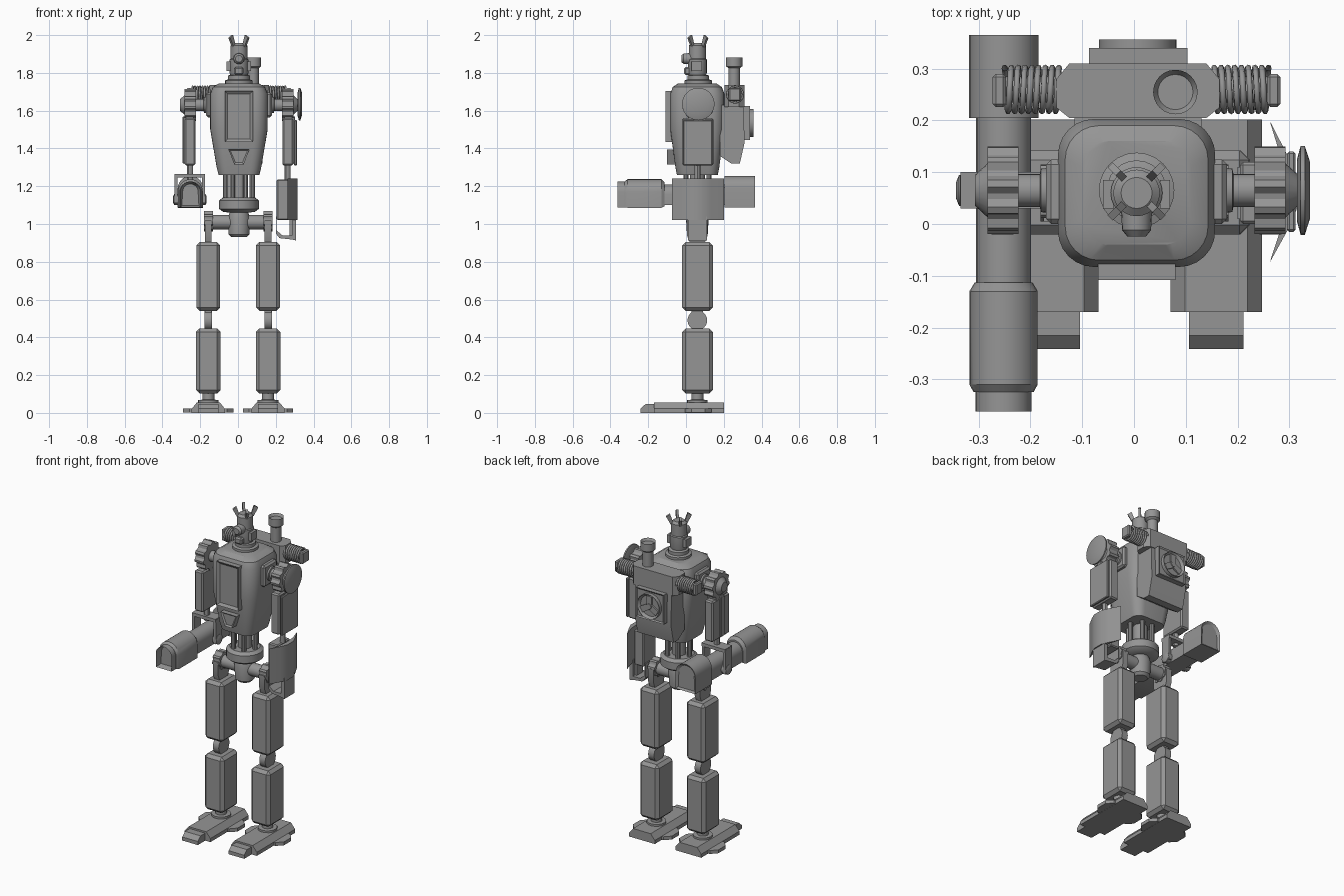
import bpy, bmesh, math
from mathutils import Vector, Matrix

if "Cube" in bpy.data.objects:
    bpy.data.objects.remove(bpy.data.objects["Cube"])

CX, CY = 0.005, 0.06          # body axis
grey = bpy.data.materials.new("metal_grey")
grey.diffuse_color = (0.3, 0.3, 0.3, 1)
grey.use_nodes = True
grey.node_tree.nodes["Principled BSDF"].inputs["Base Color"].default_value = grey.diffuse_color


def finish(name, bm, loc=(0, 0, 0)):
    bmesh.ops.recalc_face_normals(bm, faces=bm.faces)
    me = bpy.data.meshes.new(name)
    bm.to_mesh(me)
    bm.free()
    me.materials.append(grey)
    ob = bpy.data.objects.new(name, me)
    ob.location = loc
    bpy.context.collection.objects.link(ob)
    return ob


def place(axis, p, d):
    """Profile point p at depth d along an axis."""
    u, v = p
    return {'x': (d, u, v), 'y': (u, d, v), 'z': (u, v, d)}[axis]


def loft(name, axis, rings, inset=None, loc=(0, 0, 0)):
    """Join (depth, profile) rings; inset=(thickness, depth, cap index)."""
    bm = bmesh.new()
    vs = [[bm.verts.new(place(axis, p, d)) for p in prof] for d, prof in rings]
    n = len(vs[0])
    for a, b in zip(vs, vs[1:]):
        for i in range(n):
            bm.faces.new((a[i], a[(i + 1) % n], b[(i + 1) % n], b[i]))
    caps = [bm.faces.new(vs[0]), bm.faces.new(vs[-1])]
    bmesh.ops.recalc_face_normals(bm, faces=bm.faces)
    if inset:
        bmesh.ops.inset_region(bm, faces=[caps[inset[2]]], thickness=inset[0], depth=inset[1])
    return finish(name, bm, loc)


def prism(name, axis, prof, a, b, inset=None, loc=(0, 0, 0)):
    return loft(name, axis, [(a, prof), (b, prof)], inset, loc)


def box(name, x, y, z, bevel=0):
    bm = bmesh.new()
    bmesh.ops.create_cube(bm, size=1)
    for v in bm.verts:
        v.co = [r[0] if c < 0 else r[1] for c, r in zip(v.co, (x, y, z))]
    if bevel:
        bmesh.ops.bevel(bm, geom=bm.edges[:], offset=bevel, segments=1, affect='EDGES')
    return finish(name, bm)


def circle(u, v, r, n=24):
    return [(u + r * math.cos(2 * math.pi * i / n), v + r * math.sin(2 * math.pi * i / n)) for i in range(n)]


def turned(name, axis, u, v, steps, n=24, inset=None):
    """Round part from (depth, radius) steps."""
    return loft(name, axis, [(d, circle(u, v, r, n)) for d, r in steps], inset)


def gear(name, u, v, r, a, b, teeth=10):
    prof = []
    for i in range(teeth * 4):
        t = 2 * math.pi * (i + 0.5) / (teeth * 4)
        k = r if i % 4 < 2 else r * 0.86
        prof.append((u + k * math.cos(t), v + k * math.sin(t)))
    return prism(name, 'x', prof, a, b)


def rounded(hx, hy, r, n=6):
    pts = []
    for q, (sx, sy) in enumerate(((1, 1), (-1, 1), (-1, -1), (1, -1))):
        for i in range(n + 1):
            t = math.pi / 2 * (q + i / n)
            pts.append((CX + sx * (hx - r) + r * math.cos(t), CY + sy * (hy - r) + r * math.sin(t)))
    return pts


def arch(x, hw, z0, z1, n=12):
    pts = [(x - hw, z0), (x + hw, z0)]
    h = min(hw, (z1 - z0) * 0.7)
    return pts + [(x + hw * math.cos(math.pi * i / n), z1 - h + h * math.sin(math.pi * i / n)) for i in range(n + 1)]


def rect(u0, u1, v0, v1):
    return [(u0, v0), (u1, v0), (u1, v1), (u0, v1)]


# Torso
loft("torso", 'z', [(z, rounded(hx, hy, r)) for z, hx, hy, r in (
    (1.26, .108, .108, .05), (1.30, .118, .116, .055), (1.50, .152, .143, .07),
    (1.69, .152, .143, .07), (1.725, .138, .13, .065), (1.745, .105, .1, .05))])
prism("chest_panel", 'y', rect(CX - .075, CX + .075, 1.435, 1.705), -.108, -.04, (.022, -.012, 0))
prism("belly_plate", 'y', [(CX - .025, 1.315), (CX + .025, 1.315), (CX + .055, 1.395), (CX - .055, 1.395)],
      -.1, -.03, (.012, -.008, 0))

# Waist and pelvis
turned("waist_column", 'z', CX, CY, [(1.1, .04), (1.27, .04)])
for i in range(6):
    t = math.pi * i / 3
    turned("waist_rod", 'z', CX + .07 * math.cos(t), CY + .07 * math.sin(t), [(1.1, .014), (1.27, .014)], 10)
turned("pelvis", 'z', CX, CY, [(.93, .04), (.945, .055), (1.03, .06), (1.06, .05), (1.065, .085), (1.08, .105),
                               (1.125, .105), (1.14, .085)])
turned("hip_axle", 'x', CY, 1.01, [(CX - .14, .038), (CX + .14, .038)], 20)

# Neck, head and crown
turned("neck_collar", 'z', CX, CY + .005, [(1.735, .073), (1.76, .073), (1.765, .058), (1.785, .058), (1.79, .045)])
turned("head", 'z', CX, CY, [(1.77, .04), (1.80, .05), (1.87, .05), (1.875, .045), (1.945, .045), (1.957, .03)])
turned("eye", 'y', CX, 1.875, [(-.024, .018), (-.012, .028), (.03, .03)], 20)
box("jaw", (CX - .025, CX + .025), (-.01, .05), (1.79, 1.83), .008)
for s in (-1, 1):
    box("ear", (CX + s * .055 - .01, CX + s * .055 + .01), (.03, .085), (1.81, 1.86))
for i in range(4):
    fin = prism("crown_fin", 'y', [(.03, 1.94), (.046, 1.935), (.072, 1.985), (.05, 2.0)], -.007, .007,
                loc=(CX, CY + .003, 0))
    fin.rotation_euler.z = math.pi / 4 + i * math.pi / 2

# Backpack
prism("pack_bar", 'z', [(CX - .13, .205), (CX + .135, .205), (CX + .16, .225), (CX + .16, .28), (CX + .135, .31),
                        (CX - .13, .31), (CX - .155, .28), (CX - .155, .225)], 1.62, 1.735)
prism("pack_body", 'x', [(.18, 1.63), (.305, 1.63), (.31, 1.43), (.285, 1.32), (.24, 1.32), (.18, 1.36)],
      CX - .12, CX + .125)
prism("pack_panel", 'y', rect(CX - .092, CX + .098, 1.445, 1.625), .29, .34, (.012, -.006, 1))
turned("fan_rim", 'y', CX + .002, 1.535, [(.32, .075), (.357, .075)], 28, (.012, -.016, 1))
turned("fan_hub", 'y', CX + .002, 1.535, [(.33, .02), (.354, .016)], 16)
for i in range(3):
    blade = box("fan_blade", (.012, .062), (.338, .35), (-.018, .018))
    blade.location = (CX + .002, 0, 1.535)
    blade.rotation_euler.y = math.pi / 6 + i * 2 * math.pi / 3
turned("exhaust", 'z', .08, .255, [(1.7, .03), (1.825, .03), (1.835, .043), (1.882, .043)], 24, (.009, -.015, 1))

for s in (-1, 1):
    X = lambda v: CX + s * v
    # Side springs
    cu = bpy.data.curves.new("pack_spring", 'CURVE')
    cu.dimensions, cu.bevel_depth, cu.bevel_resolution = '3D', .006, 1
    turns, per = 8, 16
    sp = cu.splines.new('POLY')
    sp.points.add(turns * per)
    for i, p in enumerate(sp.points):
        t = 2 * math.pi * i / per
        p.co = (X(.15 + .105 * i / (turns * per)), .26 + .042 * math.cos(t), 1.685 + .042 * math.sin(t), 1)
    cu.materials.append(grey)
    bpy.context.collection.objects.link(bpy.data.objects.new("pack_spring", cu))
    turned("spring_core", 'x', .26, 1.685, [(X(.14), .025), (X(.26), .025)], 16)
    box("spring_cap", sorted((X(.252), X(.278))), (.226, .29), (1.65, 1.72), .006)

    # Shoulder
    box("shoulder_mount", sorted((X(.13), X(.175))), (.0, .125), (1.565, 1.695), .01)
    turned("shoulder_axle", 'x', .065, 1.63, [(X(.15), .045), (X(.185), .042), (X(.187), .032), (X(.24), .032)], 20)
    gear("shoulder_gear", .065, 1.63, .085, X(.228), X(.288))
    turned("shoulder_cone", 'x', .065, 1.63, [(X(.285), .055), (X(.312), .03)], 20)

    # Upper arm
    box("upper_arm", sorted((X(.23), X(.288))), (-.02, .145), (1.31, 1.56), .008)
    box("arm_link", sorted((X(.24), X(.28))), (.025, .1), (1.54, 1.62))
    box("arm_ridge", sorted((X(.28), X(.298))), (.042, .078), (1.32, 1.57), .004)
    turned("elbow_rod", 'z', X(.258), CY, [(1.23, .016), (1.33, .016)], 12)

    # Leg
    lx = s * .158 + .001
    gear("hip_gear", CY, 1.015, .055, lx - .024, lx + .024, 8)
    prism("hip_link", 'x', [(.03, .88), (.09, .88), (.115, .94), (.115, 1.02), (.005, 1.02), (.005, .94)],
          lx - .018, lx + .018)
    box("thigh", (lx - .063, lx + .063), (-.02, .142), (.54, .905), .018)
    turned("knee", 'x', CY, .49, [(lx - .02, .052), (lx + .02, .052)])
    box("knee_link", (lx - .018, lx + .018), (.03, .09), (.43, .56))
    box("shin", (lx - .065, lx + .065), (-.02, .142), (.103, .447), .018)
    turned("ankle", 'z', lx, CY, [(.05, .055), (.068, .055), (.07, .032), (.11, .032)], 16)
    prism("foot", 'y', [(lx - .088, 0), (lx + .088, 0), (lx + .088, .022), (lx + .06, .056), (lx - .06, .056),
                        (lx - .088, .022)], -.17, .202)
    prism("toe", 'x', [(-.242, 0), (-.1, 0), (-.1, .046), (-.215, .046), (-.242, .022)], lx - .053, lx + .053)
    prism("foot_side_tab", 'z', [(lx - .133, .03), (lx - .1, -.005), (lx + .1, -.005), (lx + .133, .03),
                                 (lx + .133, .1), (lx + .1, .135), (lx - .1, .135), (lx - .133, .1)], .001, .022)

# Shoulder disc and shielded forearm with claw
turned("shoulder_disc", 'x', .065, 1.635, [(.315, .06), (.322, .086), (.33, .086), (.34, .055)], 28)
box("arm_plate", (.296, .312), (-.015, .14), (1.31, 1.55), .004)
box("forearm", (.205, .27), (.0, .12), (1.02, 1.235), .006)
prism("forearm_shield", 'z', [(.262, -.075), (.298, -.01), (.315, .03), (.315, .09), (.298, .13), (.262, .2),
                              (.285, .125), (.29, .06), (.285, -.005)], 1.022, 1.24)
prism("claw", 'y', [(.205, 1.04), (.205, .965), (.235, .94), (.285, .94), (.285, 1.04), (.308, 1.04), (.308, .912),
                    (.285, .918), (.22, .925), (.19 + .01, .95), (.2, 1.04)], .01, .11)
box("claw_finger", (.272, .302), (.03, .09), (.93, 1.03))

# Cannon hand
GX = -.252
box("bracket_top", (-.335, -.175), (.03, .1), (1.245, 1.265))
for x in (-.328, -.182):
    box("bracket_side", (x - .008, x + .008), (.035, .095), (1.11, 1.26))
    d = -1 if x < GX else 1
    turned("bracket_bolt", 'x', CY + .005, 1.13, [(x - d * .03, .03), (x + d * .01, .03), (x + d * .016, .015)], 16)
prism("cannon_body", 'y', arch(GX, .053, 1.1, 1.21), -.13, .22)
prism("cannon_rear", 'y', arch(GX, .067, 1.088, 1.255), .205, .365, (.015, -.01, 1))
loft("cannon_sleeve", 'y', [(-.325, arch(GX, .058, 1.09, 1.225)), (-.31, arch(GX, .066, 1.086, 1.237)),
                            (-.13, arch(GX, .066, 1.086, 1.237)), (-.113, arch(GX, .056, 1.095, 1.22))])
prism("cannon_muzzle", 'y', arch(GX, .054, 1.088, 1.225), -.362, -.315, (.014, -.04, 0))

# Smooth round surfaces, keep hard edges
bpy.ops.object.select_all(action='DESELECT')
for ob in bpy.context.scene.objects:
    if ob.type == 'MESH':
        ob.select_set(True)
        bpy.context.view_layer.objects.active = ob
bpy.ops.object.shade_smooth_by_angle(angle=math.radians(30))
